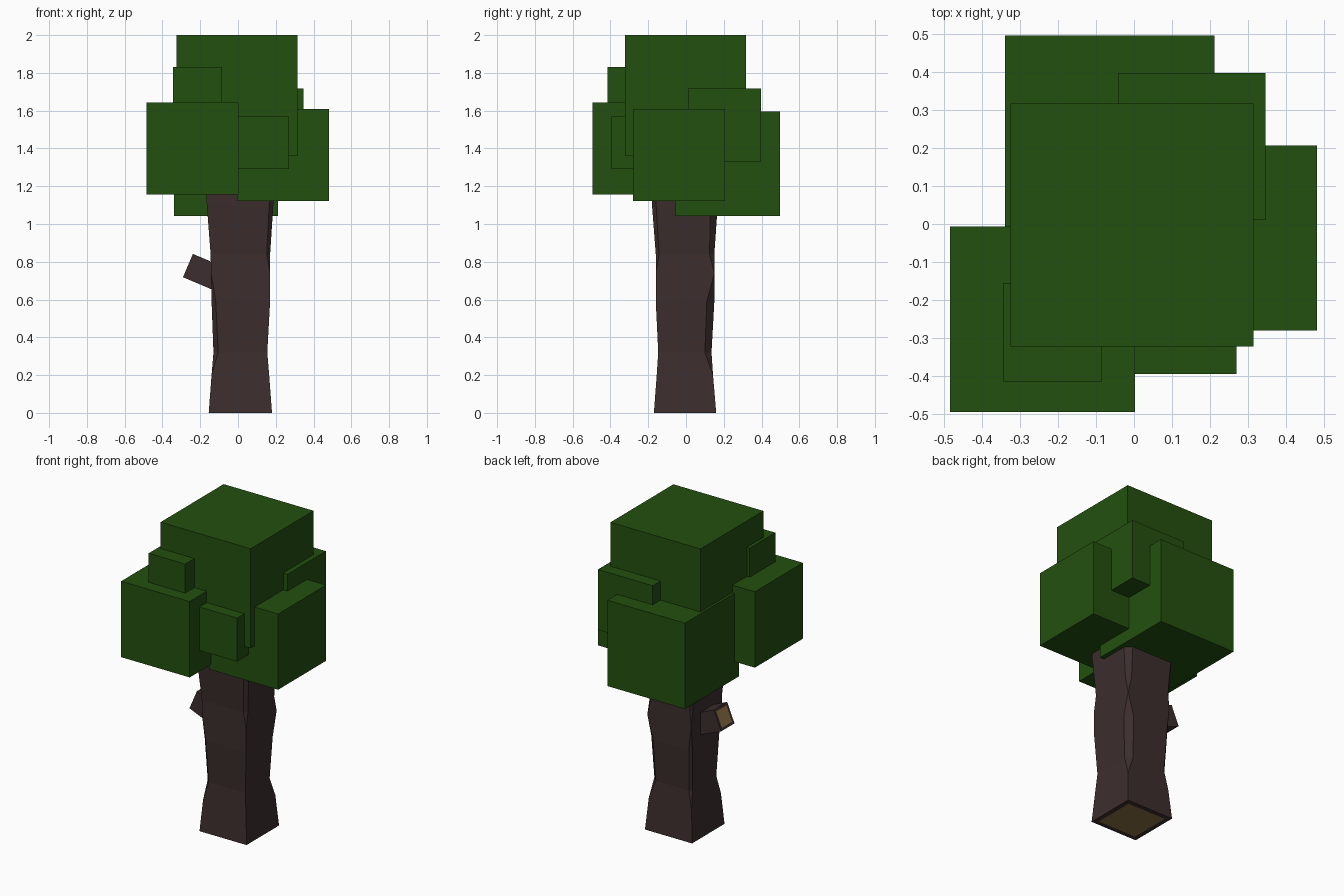
import bpy, bmesh
from mathutils import Vector

cube = bpy.data.objects.get("Cube")
if cube:
    bpy.data.objects.remove(cube, do_unlink=True)


def srgb(r, g, b):
    def lin(c):
        c /= 255
        return c / 12.92 if c < 0.04045 else ((c + 0.055) / 1.055) ** 2.4
    return (lin(r), lin(g), lin(b), 1)


def material(name, colour):
    mat = bpy.data.materials.new(name)
    mat.use_nodes = True
    mat.diffuse_color = colour
    mat.node_tree.nodes["Principled BSDF"].inputs["Base Color"].default_value = colour
    return mat


leaf_green = material("leaf green", srgb(35, 80, 15))
bark_brown = material("bark brown", srgb(60, 45, 45))
cut_wood = material("cut wood", srgb(138, 111, 66))


def finish(name, bm, mats):
    bmesh.ops.recalc_face_normals(bm, faces=bm.faces[:])
    mesh = bpy.data.meshes.new(name)
    bm.to_mesh(mesh)
    bm.free()
    for m in mats:
        mesh.materials.append(m)
    obj = bpy.data.objects.new(name, mesh)
    bpy.context.collection.objects.link(obj)
    return obj


def loft(bm, rings):
    """Skin consecutive rings of points and return the first and last cap."""
    loops = [[bm.verts.new(p) for p in ring] for ring in rings]
    for a, b in zip(loops, loops[1:]):
        for i in range(len(a)):
            j = (i + 1) % len(a)
            bm.faces.new((a[i], a[j], b[j], b[i]))
    return bm.faces.new(loops[0][::-1]), bm.faces.new(loops[-1])


def inset_cut(bm, face, rim):
    """Show pale wood inside a bark rim on a sawn end."""
    bmesh.ops.inset_region(bm, faces=[face], thickness=rim)
    face.material_index = 1


# Trunk: square rings whose corners are chamfered by different amounts
def trunk_ring(z, x0, x1, y0, y1, chamfers):
    fl, fr, br, bl = chamfers
    return [(x0, y0 + fl, z), (x0 + fl, y0, z), (x1 - fr, y0, z), (x1, y0 + fr, z),
            (x1, y1 - br, z), (x1 - br, y1, z), (x0 + bl, y1, z), (x0, y1 - bl, z)]


none = (0, 0, 0, 0)
trunk_rings = [
    trunk_ring(0, -.155, .18, -.17, .16, none),
    trunk_ring(.2, -.14, .165, -.155, .143, none),
    trunk_ring(.32, -.13, .155, -.147, .135, (.025, 0, .035, .015)),
    trunk_ring(.59, -.14, .17, -.16, .15, (.022, 0, .04, .015)),
    trunk_ring(.74, -.143, .17, -.16, .15, none),
    trunk_ring(.84, -.145, .17, -.16, .15, (0, .018, .025, .012)),
    trunk_ring(1.1, -.165, .187, -.18, .168, (0, .022, .04, .02)),
    trunk_ring(1.4, -.18, .2, -.195, .18, (0, .022, .04, .02)),
]
bm = bmesh.new()
base, top = loft(bm, trunk_rings)
bmesh.ops.remove_doubles(bm, verts=bm.verts[:], dist=.0005)
bm.normal_update()
base = min(bm.faces, key=lambda f: f.calc_center_median().z)
inset_cut(bm, base, .042)
finish("trunk", bm, [bark_brown, cut_wood])

# Sawn branch stub leaning up out of the trunk
tip = Vector((-.265, -.01, .78))
axis = Vector((-.92, 0, .39)).normalized()
side = Vector((0, .067, 0))
up = axis.cross(side)


def stub_ring(centre):
    return [centre + a * side + b * up for a, b in ((-1, -1), (1, -1), (1, 1), (-1, 1))]


bm = bmesh.new()
root, end = loft(bm, [stub_ring(tip - axis * .24), stub_ring(tip)])
bm.normal_update()
inset_cut(bm, end, .022)
finish("branch_stub", bm, [bark_brown, cut_wood])

# Foliage: overlapping cubes given by lowest corner and edge length
foliage = {
    "crown": ((-.325, -.322, 1.36), .64),
    "front_right_leaves": ((-.485, -.495, 1.155), .488),
    "upper_front_leaves": ((-.345, -.415, 1.57), .26),
    "left_leaves": ((-.005, -.28, 1.122), .487),
    "back_leaves": ((-.34, -.055, 1.043), .552),
    "back_left_leaves": ((-.042, .01, 1.33), .388),
    "small_front_leaves": ((-.01, -.395, 1.29), .28),
}
for name, (corner, size) in foliage.items():
    bm = bmesh.new()
    bmesh.ops.create_cube(bm, size=size)
    bmesh.ops.translate(bm, verts=bm.verts[:],
                        vec=Vector(corner) + Vector((size, size, size)) / 2)
    finish(name, bm, [leaf_green])
